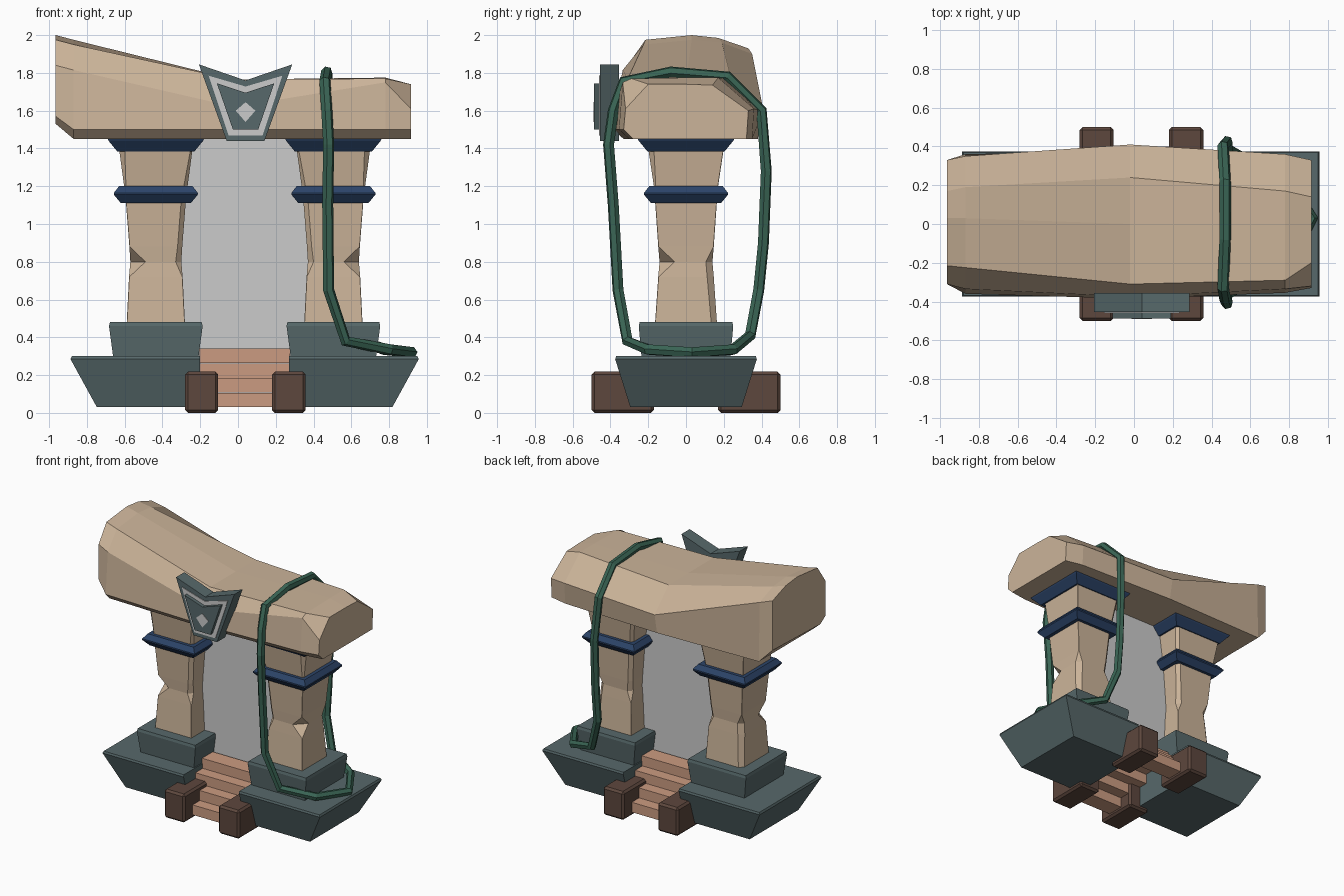
import bpy, bmesh

if "Cube" in bpy.data.objects:
    bpy.data.objects.remove(bpy.data.objects["Cube"])


def material(name, r, g, b):
    m = bpy.data.materials.new(name)
    m.diffuse_color = (r, g, b, 1)
    m.use_nodes = True
    m.node_tree.nodes["Principled BSDF"].inputs["Base Color"].default_value = m.diffuse_color
    return m


SAND = material("sandstone", 0.60, 0.455, 0.32)
SLATE = material("slate", 0.095, 0.14, 0.145)
BLUE = material("navy_blue", 0.025, 0.058, 0.14)
BROWN = material("dark_brown", 0.11, 0.063, 0.047)
CLAY = material("terracotta", 0.60, 0.33, 0.22)
GREEN = material("vine_green", 0.042, 0.13, 0.09)
GREY = material("pale_grey", 0.60, 0.60, 0.60)


def finish(name, bm, mat):
    bmesh.ops.recalc_face_normals(bm, faces=bm.faces)
    me = bpy.data.meshes.new(name)
    bm.to_mesh(me)
    bm.free()
    me.materials.append(mat)
    ob = bpy.data.objects.new(name, me)
    bpy.context.collection.objects.link(ob)
    return ob


def loft(name, rings, mat):
    """Skin a stack of equal-length rings and cap both ends."""
    bm = bmesh.new()
    vs = [[bm.verts.new(p) for p in r] for r in rings]
    n = len(rings[0])
    for a, b in zip(vs, vs[1:]):
        for i in range(n):
            j = (i + 1) % n
            bm.faces.new((a[i], a[j], b[j], b[i]))
    bm.faces.new(vs[0])
    bm.faces.new(vs[-1])
    return finish(name, bm, mat)


def rect(x0, x1, y, z):
    return [(x0, -y, z), (x1, -y, z), (x1, y, z), (x0, y, z)]


def box(name, x0, x1, y0, y1, z0, z1, mat, bevel=0):
    ring = lambda z: [(x0, y0, z), (x1, y0, z), (x1, y1, z), (x0, y1, z)]
    ob = loft(name, [ring(z0), ring(z1)], mat)
    if bevel:
        m = ob.modifiers.new("bevel", 'BEVEL')
        m.width, m.segments = bevel, 1
    return ob


def plate(name, pts, y0, y1, mat):
    """Extrude a front-view outline from y0 to y1."""
    return loft(name, [[(x, y, z) for x, z in pts] for y in (y0, y1)], mat)


# Lintel: (y, z) sections placed along x
sections = {
    -0.965: [(-.25, 1.53), (-.31, 1.57), (-.31, 1.84), (-.215, 1.975), (.03, 2.0),
             (.17, 1.985), (.33, 1.93), (.33, 1.55)],
    -0.87: [(-.31, 1.45), (-.36, 1.50), (-.335, 1.815), (-.225, 1.95), (.03, 1.975),
            (.19, 1.96), (.35, 1.90), (.36, 1.45)],
    -0.02: [(-.33, 1.45), (-.385, 1.50), (-.375, 1.62), (-.31, 1.765), (0, 1.765),
            (.24, 1.765), (.41, 1.60), (.38, 1.45)],
    0.78: [(-.30, 1.45), (-.355, 1.50), (-.335, 1.75), (-.29, 1.77), (0, 1.775),
           (.17, 1.775), (.36, 1.61), (.35, 1.45)],
    0.915: [(-.28, 1.45), (-.33, 1.50), (-.32, 1.61), (-.20, 1.74), (0, 1.74),
            (.14, 1.735), (.33, 1.60), (.32, 1.45)],
}
loft("lintel", [[(x, y, z) for y, z in s] for x, s in sections.items()], SAND)


def pillar_ring(cx, s, z, half, depth, chips):
    """Square ring with each corner chipped: front inner, front outer, back outer, back inner."""
    a, b, c, d = [max(k, 0.002) for k in chips]
    w, h = half, depth
    pts = [(-w, -h + a), (-w + a, -h), (w - b, -h), (w, -h + b),
           (w, h - c), (w - c, h), (-w + d, h), (-w, h - d)]
    return [(cx + s * x, y, z) for x, y in pts]


# Pillars, collars and stone bases on both sides (s points outward)
for side, s, cx in (("left", -1, -0.435), ("right", 1, 0.505)):
    loft(side + "_pillar", [pillar_ring(cx, s, *r) for r in (
        (0.46, .155, .165, (0, 0, .03, 0)),
        (0.72, .142, .147, (0, 0, .035, 0)),
        (0.80, .135, .14, (.03, .08, .035, .03)),
        (0.88, .14, .147, (.025, 0, 0, .025)),
        (1.11, .158, .163, (.025, 0, 0, .025)),
        (1.20, .168, .17, (.02, .01, 0, .02)),
        (1.40, .195, .20, (.01, .03, 0, .02)))], SAND)
    for part, prof in (
            ("_collar", ((1.11, .185), (1.155, .222), (1.165, .222), (1.20, .195))),
            ("_capital", ((1.385, .205), (1.44, .25), (1.46, .26)))):
        loft(side + part, [rect(cx - w, cx + w, w, z) for z, w in prof], BLUE)
    loft(side + "_plinth", [rect(cx - w, cx + w, y, z) for z, w, y in
                            ((.29, .225, .235), (.46, .248, .25), (.48, .243, .245))], SLATE)
    inner = cx - s * 0.235
    loft(side + "_base", [rect(inner, cx + s * o, y, z) for z, o, y in
                          ((.03, .312, .295), (.285, .452, .375), (.30, .445, .37))], SLATE)

# Portal panel in the doorway
box("portal_panel", -0.30, 0.37, -0.003, 0.003, 0.28, 1.45, GREY)

# Steps descending to front and back
for i in range(4):
    y = 0.40 - 0.085 * i
    z = 0.03 + 0.078 * i
    for side, s in (("front", -1), ("back", 1)):
        lo, hi = sorted((s * y, s * (y - 0.13)))
        box(f"{side}_step_{i}", -0.205, 0.275, lo, hi, z, z + 0.076, CLAY)

# Corner blocks beside the steps
for x0, x1 in ((-0.28, -0.105), (0.18, 0.358)):
    for y0, y1 in ((-0.5, -0.17), (0.17, 0.5)):
        box("step_block", x0, x1, y0, y1, 0, 0.218, BROWN, 0.015)


# Emblem shield on the front of the lintel
def mirrored(pts, cx=0.04):
    """Half outline from top centre to bottom, mirrored about cx."""
    return [(cx + x, z) for x, z in pts] + [(cx - x, z) for x, z in reversed(pts) if x > 0]


plate("shield", mirrored([(0, 1.76), (.247, 1.845), (.10, 1.44)]), -.455, -.355, SLATE)
plate("shield_border", mirrored([(0, 1.728), (.195, 1.785), (.09, 1.468)]), -.46, -.45, GREY)
plate("shield_centre", mirrored([(0, 1.695), (.152, 1.745), (.067, 1.50)]), -.487, -.45, SLATE)
plate("shield_gem", mirrored([(0, 1.645), (.052, 1.60), (0, 1.54)]), -.491, -.48, GREY)

# Vine looped over the lintel and round the right base
path = [(.46, -.33, 1.755), (.47, -.08, 1.805), (.47, .22, 1.78), (.46, .40, 1.60),
        (.48, .425, 1.28), (.48, .41, .90), (.48, .385, .65), (.56, .34, .41),
        (.78, .25, .335), (.92, .03, .32), (.80, -.20, .335), (.57, -.31, .38),
        (.48, -.36, .65), (.475, -.385, 1.1), (.48, -.41, 1.42), (.47, -.385, 1.6)]
cu = bpy.data.curves.new("vine", 'CURVE')
cu.dimensions = '3D'
cu.bevel_depth = 0.03
cu.bevel_resolution = 1
sp = cu.splines.new('POLY')
sp.points.add(len(path) - 1)
for p, co in zip(sp.points, path):
    p.co = (*co, 1)
sp.use_cyclic_u = True
sp.use_smooth = False
cu.materials.append(GREEN)
vine = bpy.data.objects.new("vine", cu)
bpy.context.collection.objects.link(vine)
bpy.context.view_layer.objects.active = vine
vine.select_set(True)
bpy.ops.object.convert(target='MESH')
